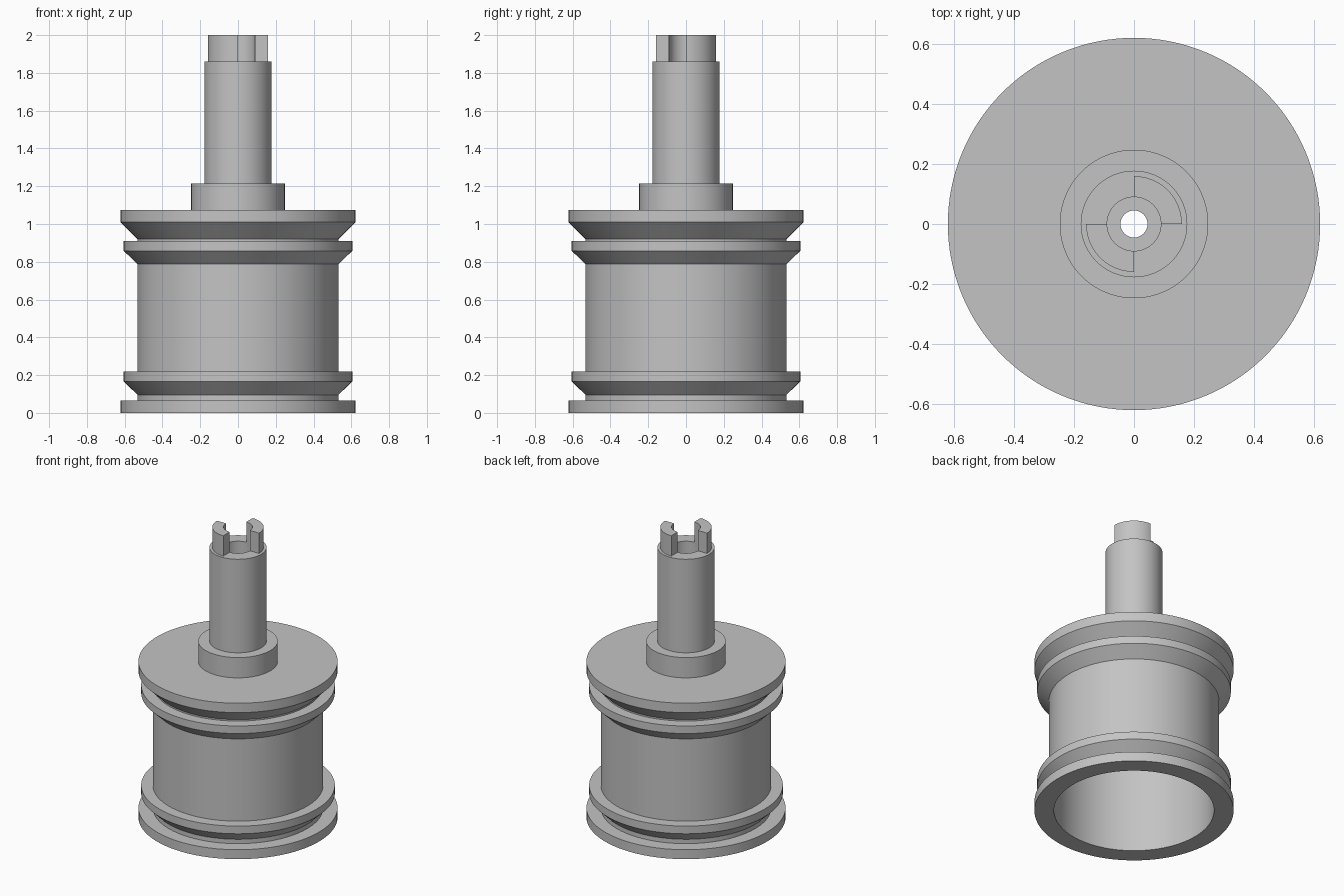
import bpy, bmesh, math

if "Cube" in bpy.data.objects:
    bpy.data.objects.remove(bpy.data.objects["Cube"])

grey = bpy.data.materials.new("plain grey")
grey.diffuse_color = (0.55, 0.55, 0.55, 1)
grey.use_nodes = True
grey.node_tree.nodes["Principled BSDF"].inputs["Base Color"].default_value = grey.diffuse_color


def lathe(name, profile, start=0.0, sweep=360.0, steps=128):
    """Sweep a closed (radius, z) profile about z, capping partial turns."""
    full = sweep >= 360
    bm = bmesh.new()
    rings = []
    for i in range(steps if full else steps + 1):
        a = math.radians(start + sweep * i / steps)
        rings.append([bm.verts.new((r * math.cos(a), r * math.sin(a), z))
                      for r, z in profile])
    n = len(profile)
    for i in range(steps):
        a, b = rings[i], rings[(i + 1) % len(rings)]
        for j in range(n):
            k = (j + 1) % n
            bm.faces.new((a[j], b[j], b[k], a[k]))
    if not full:
        bm.faces.new(rings[0])
        bm.faces.new(rings[-1])
    bmesh.ops.recalc_face_normals(bm, faces=bm.faces)
    mesh = bpy.data.meshes.new(name)
    bm.to_mesh(mesh)
    bm.free()
    mesh.materials.append(grey)
    obj = bpy.data.objects.new(name, mesh)
    bpy.context.collection.objects.link(obj)
    bpy.ops.object.select_all(action='DESELECT')
    obj.select_set(True)
    bpy.context.view_layer.objects.active = obj
    bpy.ops.object.shade_smooth_by_angle(angle=math.radians(30))
    return obj


FLANGE, RIB, BARREL = 0.622, 0.605, 0.532
COLLAR, SHAFT, PRONG = 0.248, 0.178, 0.16
CAVITY, SOCKET, HOLE = 0.50, 0.09, 0.045

outer = [
    (CAVITY, 0), (FLANGE, 0), (FLANGE, 0.065),              # bottom flange
    (BARREL, 0.065), (BARREL, 0.095),                       # lower groove
    (RIB, 0.167), (RIB, 0.22), (BARREL, 0.22),              # lower rib
    (BARREL, 0.787), (RIB, 0.858), (RIB, 0.91),             # barrel, upper rib
    (BARREL, 0.91), (BARREL, 0.92),                         # upper groove
    (FLANGE, 1.01), (FLANGE, 1.075),                        # top flange
    (COLLAR, 1.075), (COLLAR, 1.215),                       # collar
    (SHAFT, 1.215), (SHAFT, 1.86),                          # shaft
]
inner = [
    (SOCKET, 1.86), (SOCKET, 1.6),                          # shaft socket
    (HOLE, 1.6), (HOLE, 0.98), (CAVITY, 0.98),              # hole and cavity
]
lathe("spool_body", outer + inner)

# Two opposite quarter-ring prongs on the shaft end
prong = [(SOCKET, 1.86), (PRONG, 1.86), (PRONG, 2.0), (SOCKET, 2.0)]
for label, start in (("back", 0), ("front", 180)):
    lathe("drive_prong_" + label, prong, start, 90, 32)
